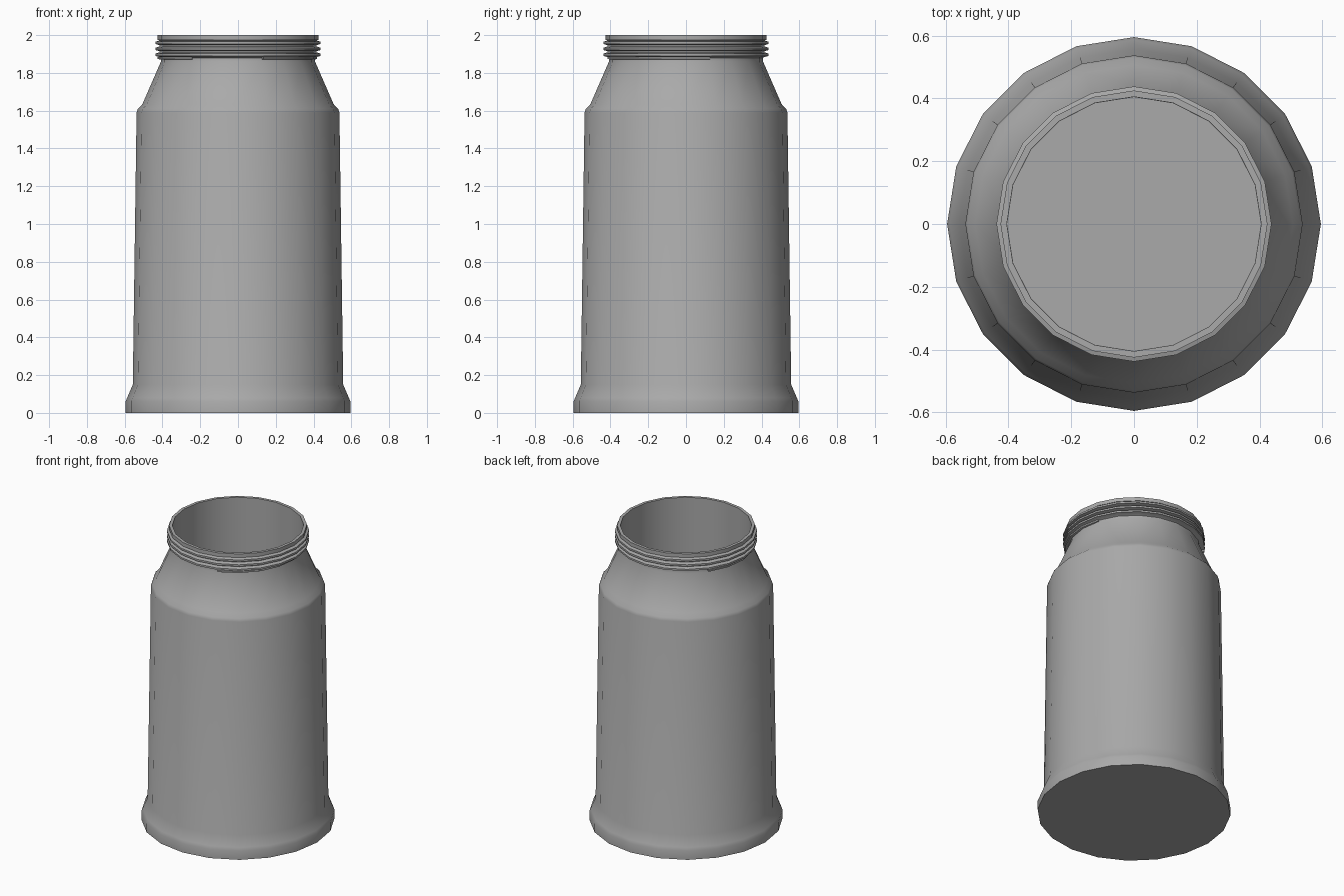
import bpy, bmesh, math

cube = bpy.data.objects.get("Cube")
if cube:
    bpy.data.objects.remove(cube, do_unlink=True)

SIDES = 20

grey = bpy.data.materials.new("plain_grey")
grey.use_nodes = True
COLOUR = (0.4, 0.4, 0.4, 1)
grey.diffuse_color = COLOUR
grey.node_tree.nodes["Principled BSDF"].inputs["Base Color"].default_value = COLOUR


def finish(bm, name, angle):
    """Turn a bmesh into a smooth shaded object."""
    bmesh.ops.recalc_face_normals(bm, faces=bm.faces)
    mesh = bpy.data.meshes.new(name)
    bm.to_mesh(mesh)
    bm.free()
    mesh.materials.append(grey)
    obj = bpy.data.objects.new(name, mesh)
    bpy.context.collection.objects.link(obj)
    bpy.ops.object.select_all(action='DESELECT')
    obj.select_set(True)
    bpy.context.view_layer.objects.active = obj
    bpy.ops.object.shade_smooth_by_angle(angle=math.radians(angle))
    return obj


def ring(bm, r, z):
    step = 2 * math.pi / SIDES
    return [bm.verts.new((r * math.cos(i * step), r * math.sin(i * step), z))
            for i in range(SIDES)]


def bridge(bm, a, b):
    for i in range(len(a)):
        j = (i + 1) % len(a)
        bm.faces.new((a[i], a[j], b[j], b[i]))


# Jar: outer wall, threaded neck, rim and straight bore as one closed profile
foot = [(0.595, 0), (0.595, 0.06), (0.587, 0.08), (0.557, 0.15)]
body = [(0.537, 1.59), (0.53, 1.61), (0.506, 1.635)]
neck = [(0.408, 1.86), (0.408, 1.88)]
for z in (1.897, 1.928, 1.96):
    neck += [(0.415, z - 0.013), (0.438, z - 0.007), (0.438, z + 0.005), (0.415, z + 0.012)]
rim = [(0.425, 1.975), (0.425, 2), (0.405, 2)]
bore = [(0.404, 0.03)]

bm = bmesh.new()
rings = [ring(bm, r, z) for r, z in foot + body + neck + rim + bore]
for a, b in zip(rings, rings[1:]):
    bridge(bm, a, b)
bm.faces.new(rings[0])
bm.faces.new(rings[-1])
finish(bm, "jar", 35)


# Thread starts: thin tapering ledges that run out below the lowest thread
def thread_start(name, first, last):
    bm = bmesh.new()
    previous = None
    for i in range(first, last + 1):
        t = (i - first) / (last - first)
        r = 0.436 - 0.022 * t
        a = 2 * math.pi * i / SIDES
        section = [bm.verts.new((q * math.cos(a), q * math.sin(a), z))
                   for q, z in ((0.406, 1.87), (r, 1.874), (r, 1.884), (0.406, 1.888))]
        if previous:
            bridge(bm, previous, section)
        else:
            bm.faces.new(section)
        previous = section
    bm.faces.new(previous)
    finish(bm, name, 35)


thread_start("front_thread_start", -4, 1)
thread_start("back_thread_start", 8, 13)
